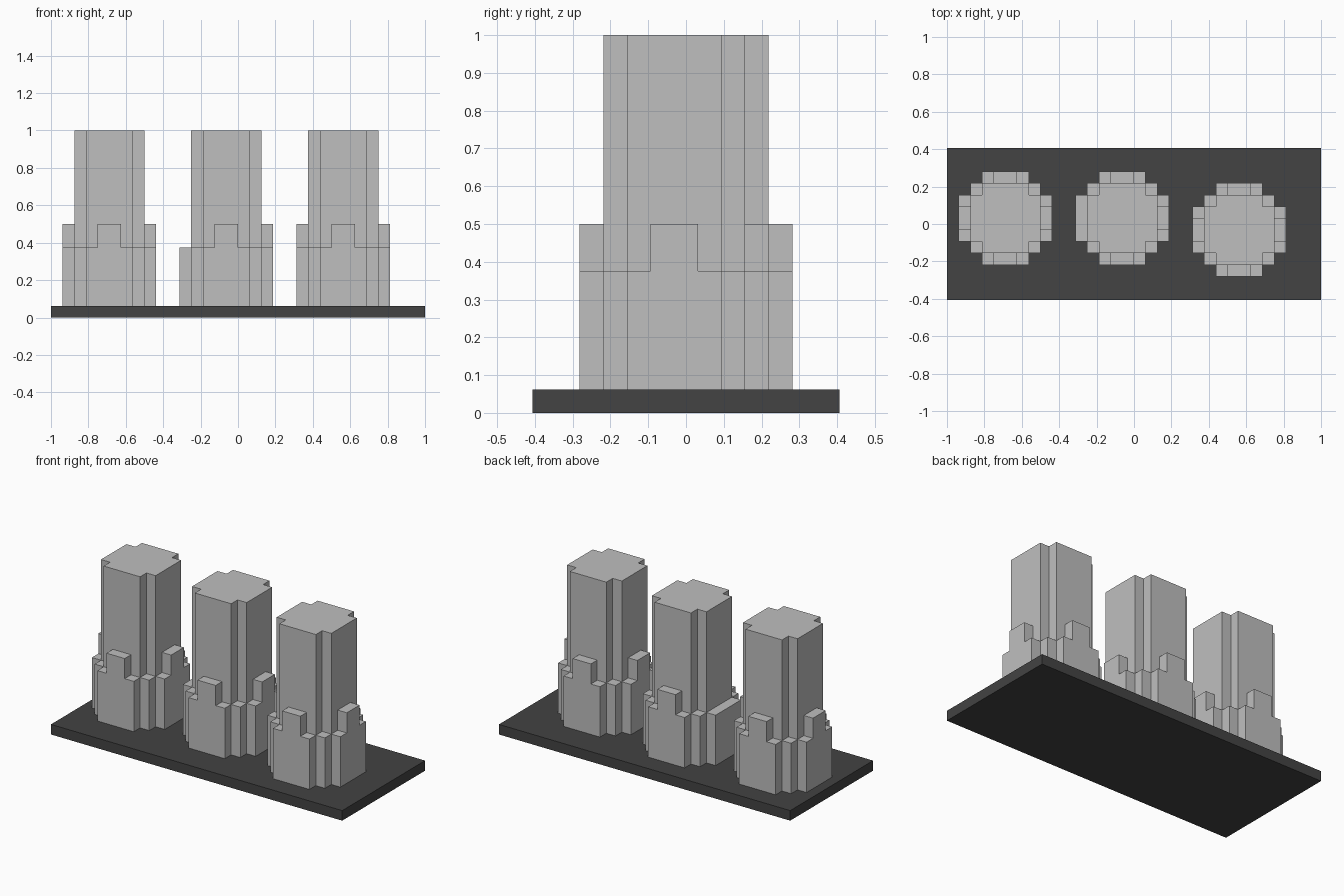
import bpy, bmesh, math

U = 1 / 16  # block size

if "Cube" in bpy.data.objects:
    bpy.data.objects.remove(bpy.data.objects["Cube"], do_unlink=True)


def material(name, value):
    mat = bpy.data.materials.new(name)
    mat.use_nodes = True
    colour = (value, value, value, 1)
    mat.diffuse_color = colour
    mat.node_tree.nodes["Principled BSDF"].inputs["Base Color"].default_value = colour
    return mat


light_grey = material("light grey stone", 0.52)
dark_grey = material("dark grey base", 0.056)


def finish(name, bm, mat, location=(0, 0, 0)):
    mesh = bpy.data.meshes.new(name)
    bm.to_mesh(mesh)
    bm.free()
    mesh.materials.append(mat)
    obj = bpy.data.objects.new(name, mesh)
    obj.location = location
    bpy.context.collection.objects.link(obj)


def prism(name, outline, z0, z1, mat, location=(0, 0, 0)):
    """Extrude a counter-clockwise outline, given in blocks."""
    bm = bmesh.new()
    face = bm.faces.new([bm.verts.new((x * U, y * U, z0 * U)) for x, y in outline])
    top = bmesh.ops.extrude_face_region(bm, geom=[face], use_keep_orig=True)["geom"]
    bmesh.ops.translate(bm, vec=(0, 0, (z1 - z0) * U),
                        verts=[v for v in top if isinstance(v, bmesh.types.BMVert)])
    bmesh.ops.recalc_face_normals(bm, faces=bm.faces)
    finish(name, bm, mat, location)


def in_column(x, y):
    return max(abs(x), abs(y)) < 3 and min(abs(x), abs(y)) < 2


def wall_height(x, y, bare_side):
    """Top of the wall at a block centre; 1 is open ground."""
    far, near = max(abs(x), abs(y)), min(abs(x), abs(y))
    if far > 4 or (near > 2 and far > 3):
        return 1
    if far > 3 and near < 1 and not (bare_side and x < -3):
        return 8  # raised middle of each side
    return 6


def wall(name, location, bare_side):
    bm = bmesh.new()

    def quad(points):
        bm.faces.new([bm.verts.new([c * U for c in p]) for p in points])

    centres = [i + 0.5 for i in range(-4, 4)]
    for x in centres:
        for y in centres:
            h = wall_height(x, y, bare_side)
            if h == 1 or in_column(x, y):
                continue
            quad([(x + a, y + b, h) for a, b in
                  ((-.5, -.5), (.5, -.5), (.5, .5), (-.5, .5))])
            # Exposed sides, split at the level changes
            for dx, dy in ((1, 0), (0, 1), (-1, 0), (0, -1)):
                if in_column(x + dx, y + dy):
                    continue
                low = wall_height(x + dx, y + dy, bare_side)
                ax, ay = x + (dx + dy) / 2, y + (dy - dx) / 2
                bx, by = x + (dx - dy) / 2, y + (dy + dx) / 2
                for z0, z1 in ((1, 6), (6, 8)):
                    if low <= z0 and z1 <= h:
                        quad([(ax, ay, z0), (bx, by, z0), (bx, by, z1), (ax, ay, z1)])
    # Merge flat neighbouring blocks into clean faces
    bmesh.ops.remove_doubles(bm, verts=bm.verts, dist=0.001)
    bmesh.ops.dissolve_limit(bm, angle_limit=math.radians(1),
                             verts=bm.verts, edges=bm.edges)
    finish(name, bm, light_grey, location)


# Base slab
prism("base_slab", [(-16, -6.5), (16, -6.5), (16, 6.5), (-16, 6.5)], 0, 1, dark_grey)

# Three towers: tall notched column inside a stepped low wall
notched = [(-2, -3), (2, -3), (2, -2), (3, -2), (3, 2), (2, 2),
           (2, 3), (-2, 3), (-2, 2), (-3, 2), (-3, -2), (-2, -2)]
for label, cx, cy in (("right", -11, 0.5), ("middle", -1, 0.5), ("left", 9, -0.5)):
    spot = (cx * U, cy * U, 0)
    prism(label + "_tower_column", notched, 1, 16, light_grey, spot)
    wall(label + "_tower_wall", spot, bare_side=(label == "middle"))
